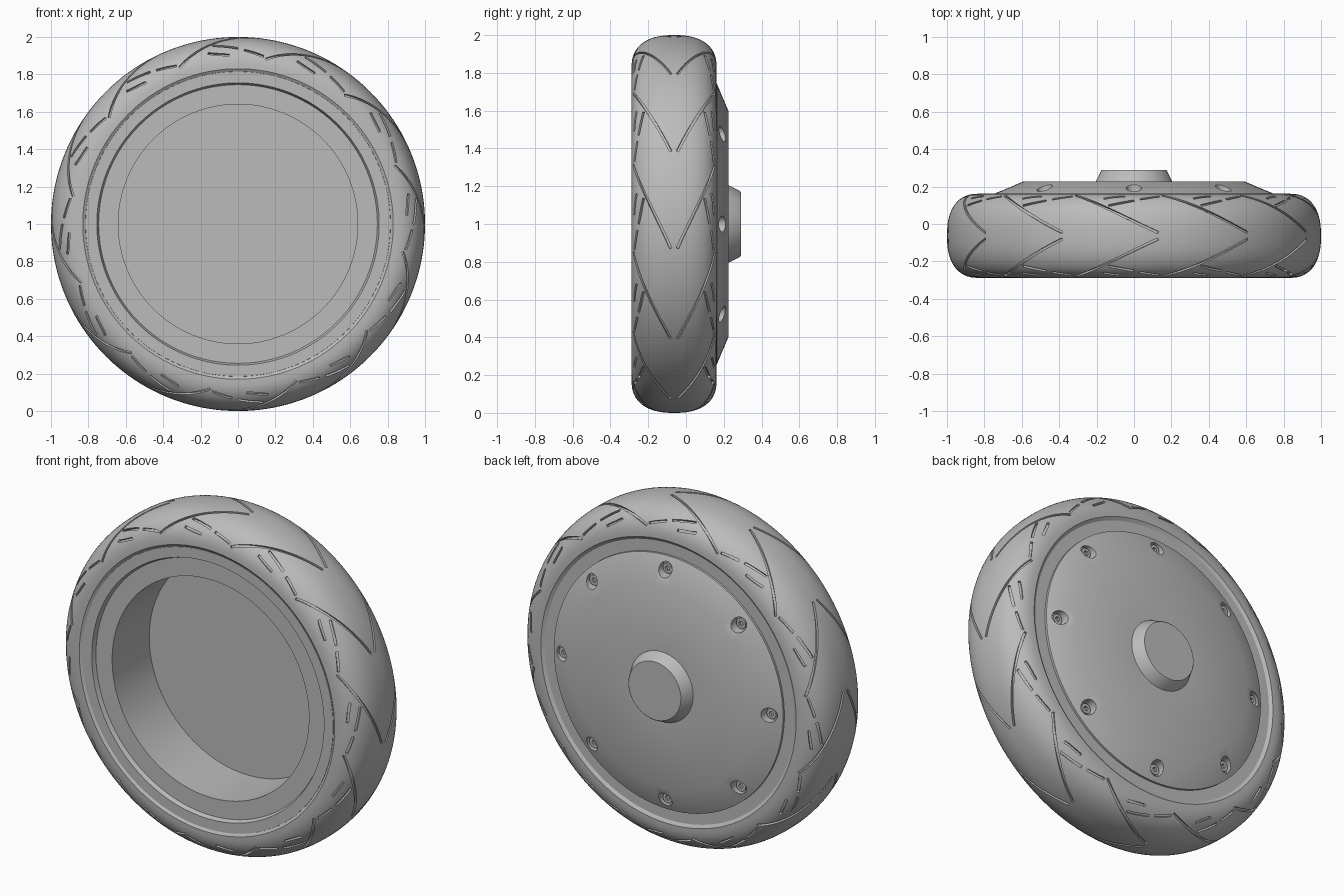
import bpy, bmesh
from math import sin, cos, pi, radians
from mathutils import Vector

cube = bpy.data.objects.get("Cube")
if cube:
    bpy.data.objects.remove(cube, do_unlink=True)

# One grey for the whole wheel
grey = bpy.data.materials.new("plain grey")
grey.use_nodes = True
colour = (0.5, 0.5, 0.5, 1)
grey.diffuse_color = colour
grey.node_tree.nodes["Principled BSDF"].inputs["Base Color"].default_value = colour

MID_Y, HALF_W, BEAD_R, WALL = -0.063, 0.225, 0.83, 0.17
CENTRE = Vector((0, 0, 1))


def finish(name, bm):
    bmesh.ops.remove_doubles(bm, verts=bm.verts, dist=1e-5)
    bmesh.ops.recalc_face_normals(bm, faces=bm.faces)
    mesh = bpy.data.meshes.new(name)
    bm.to_mesh(mesh)
    bm.free()
    mesh.materials.append(grey)
    obj = bpy.data.objects.new(name, mesh)
    bpy.context.collection.objects.link(obj)
    return obj


def smooth(obj, angle=30):
    bpy.ops.object.select_all(action='DESELECT')
    bpy.context.view_layer.objects.active = obj
    obj.select_set(True)
    bpy.ops.object.shade_smooth_by_angle(angle=radians(angle))


def lathe(name, profile, steps, closed=False):
    """Spin (radius, y) points around the axle."""
    bm = bmesh.new()
    verts = [bm.verts.new((r, y, 1)) for r, y in profile]
    edges = [bm.edges.new(p) for p in zip(verts, verts[1:])]
    if closed:
        edges.append(bm.edges.new((verts[-1], verts[0])))
    bmesh.ops.spin(bm, geom=verts + edges, cent=CENTRE, axis=(0, 1, 0),
                   angle=2 * pi, steps=steps)
    return finish(name, bm)


def cut(obj, cutter):
    mod = obj.modifiers.new("cut", 'BOOLEAN')
    mod.operation, mod.solver, mod.object = 'DIFFERENCE', 'EXACT', cutter
    bpy.context.view_layer.objects.active = obj
    bpy.ops.object.modifier_apply(modifier=mod.name)
    bpy.data.objects.remove(cutter, do_unlink=True)


# Tyre cross-section: a squarish half oval
def section(u):
    power = 2 / 2.4
    c, s = cos(u), max(sin(u), 0)
    side = 1 if c > 0 else -1
    return BEAD_R + WALL * s ** power, MID_Y + HALF_W * side * abs(c) ** power


def on_tyre(angle, t, side):
    """Point at a share t of the way from the crown to one bead."""
    r, y = section(pi / 2 - side * t * pi / 2)
    return Vector((r * cos(angle), y, 1 + r * sin(angle)))


outline = [section(pi * i / 32) for i in range(33)]
tyre = lathe("tyre", outline + [(0.80, outline[-1][1] + 0.02), (0.80, outline[0][1] - 0.02)],
             160, closed=True)


def groove(bm, path, side, width=0.013, depth=0.014):
    """Sweep a box section along a path of (degrees, t) on the tyre."""
    pts = [on_tyre(radians(a), t, side) for a, t in path]
    rings = []
    for i, ((a, t), p) in enumerate(zip(path, pts)):
        along = (pts[min(i + 1, len(pts) - 1)] - pts[max(i - 1, 0)]).normalized()
        ang = radians(a)
        du = on_tyre(ang, t + 0.01, side) - on_tyre(ang, t - 0.01, side)
        normal = Vector((-sin(ang), 0, cos(ang))).cross(du).normalized()
        if normal.dot(p - Vector((0, MID_Y, 1)) - 0.8 * Vector((cos(ang), 0, sin(ang)))) < 0:
            normal.negate()
        across = normal.cross(along).normalized() * width / 2
        low, high = p - normal * depth, p + normal * 0.02
        rings.append([bm.verts.new(v) for v in
                      (low - across, low + across, high + across, high - across)])
    for a, b in zip(rings, rings[1:]):
        for k in range(4):
            bm.faces.new((a[k], a[k - 1], b[k - 1], b[k]))
    bm.faces.new(rings[0])
    bm.faces.new(rings[-1][::-1])


def arm(t):
    return 36 * t ** 0.75


def line(a0, t0, a1, t1, bend=0.0, n=8):
    return [(a0 + (a1 - a0) * i / n + bend * sin(pi * i / n), t0 + (t1 - t0) * i / n)
            for i in range(n + 1)]


# Tread: chevron arms, slanted cross cuts and short sidewall marks
bm = bmesh.new()
for k in range(12):
    base = 20 + 30 * k
    for side in (-1, 1):
        groove(bm, [(base + arm(t), t) for t in (0.03 + 0.77 * i / 18 for i in range(19))], side)
        groove(bm, line(base + arm(0.46) - 2, 0.47, base + 10, 0.60), side)
        groove(bm, line(base + 8, 0.64, base + arm(0.76) - 28, 0.75), side)
        groove(bm, line(base + 13, 0.76, base + 20, 0.66, 1), side)
cut(tyre, finish("tread_cutter", bm))
smooth(tyre, 35)

# Rim: stepped front ring around a deep cup, with bead grooves at both sides
rim = lathe("rim", [
    (0, 0.09), (0.64, 0.09), (0.64, -0.255), (0.745, -0.255), (0.755, -0.28),
    (0.815, -0.28), (0.82, -0.265), (0.83, -0.265), (0.835, -0.285), (0.85, -0.285),
    (0.85, 0.155), (0.835, 0.155), (0.83, 0.14), (0.82, 0.14), (0.815, 0.15),
    (0.74, 0.15), (0.74, 0.11), (0, 0.11)], 96)
smooth(rim)

# Back cover: bevelled disc with a raised hub cap
cover = lathe("back_cover", [
    (0, 0.11), (0.745, 0.11), (0.745, 0.163), (0.595, 0.226), (0.205, 0.226),
    (0.175, 0.285), (0.17, 0.29), (0, 0.29)], 96)


def ring_of_cylinders(name, count, radius, y0, y1, sides):
    bm = bmesh.new()
    for k in range(count):
        a = 2 * pi * k / count
        ends = [[bm.verts.new((0.675 * cos(a) + radius * cos(2 * pi * j / sides), y,
                               1 + 0.675 * sin(a) + radius * sin(2 * pi * j / sides)))
                 for j in range(sides)] for y in (y0, y1)]
        for j in range(sides):
            bm.faces.new((ends[0][j], ends[0][j - 1], ends[1][j - 1], ends[1][j]))
        bm.faces.new(ends[0])
        bm.faces.new(ends[1][::-1])
    return finish(name, bm)


# Eight sunken socket screws
cut(cover, ring_of_cylinders("hole_cutter", 8, 0.042, 0.15, 0.3, 24))
smooth(cover)
screws = ring_of_cylinders("screws", 8, 0.03, 0.14, 0.172, 20)
cut(screws, ring_of_cylinders("socket_cutter", 8, 0.015, 0.157, 0.2, 6))
smooth(screws)
